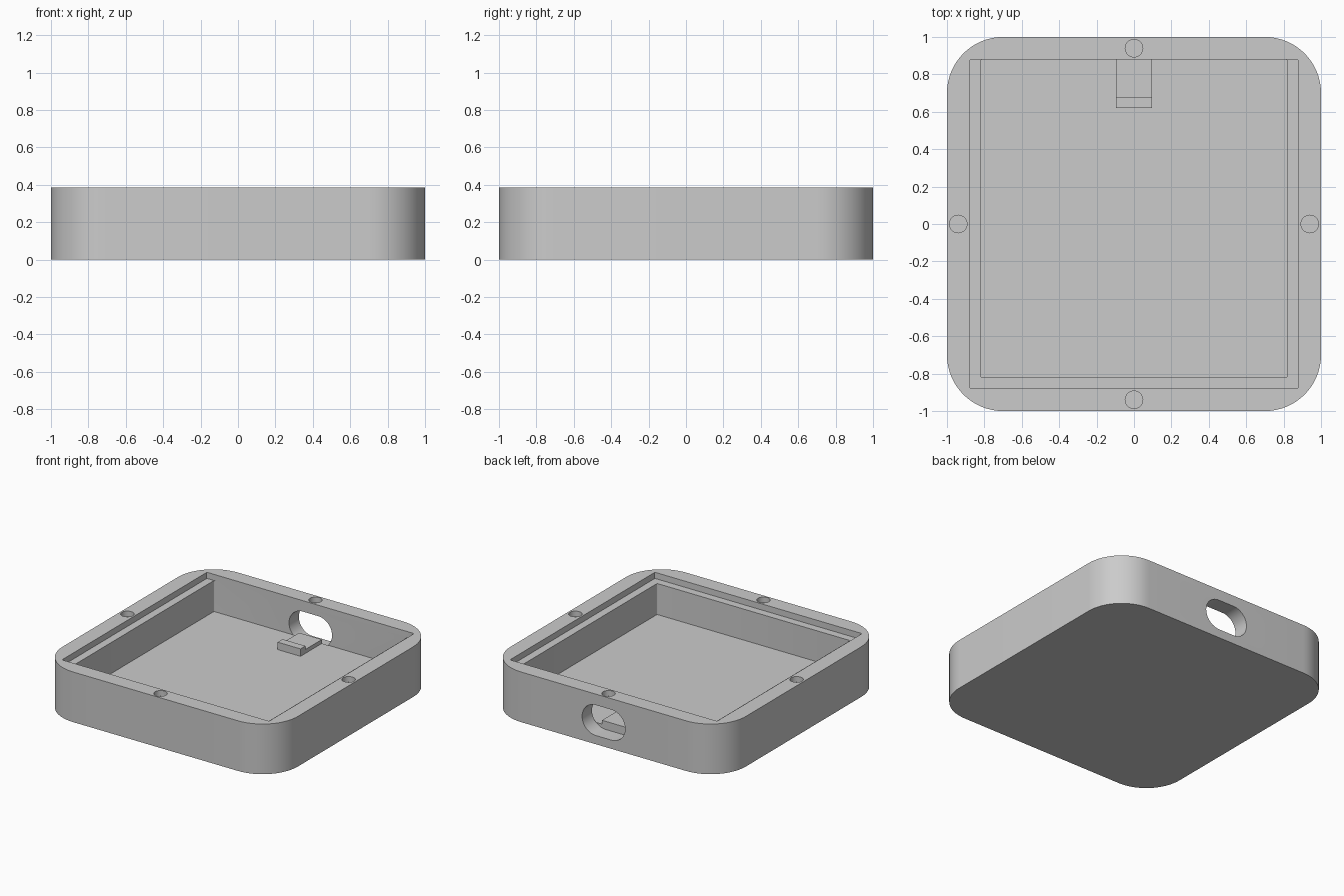
import bpy, bmesh, math
from mathutils import Matrix

if "Cube" in bpy.data.objects:
    bpy.data.objects.remove(bpy.data.objects["Cube"], do_unlink=True)

HEIGHT, FLOOR, LEDGE = 0.385, 0.10, 0.338
BACK = 0.88        # inner face of the back wall

grey = bpy.data.materials.new("plain grey")
grey.use_nodes = True
grey.diffuse_color = (0.6, 0.6, 0.6, 1)
grey.node_tree.nodes["Principled BSDF"].inputs["Base Color"].default_value = (0.6, 0.6, 0.6, 1)


def rounded_rect(x0, x1, y0, y1, r, steps):
    """Counter-clockwise outline with rounded corners."""
    corners = [(x1 - r, y1 - r), (x0 + r, y1 - r), (x0 + r, y0 + r), (x1 - r, y0 + r)]
    points = []
    for quarter, (cx, cy) in enumerate(corners):
        for i in range(steps + 1):
            a = (quarter + i / steps) * math.pi / 2
            points.append((cx + r * math.cos(a), cy + r * math.sin(a)))
    return points


def prism(name, outline, low, high, turn=Matrix()):
    """Extrude an outline from low to high, then turn it into place."""
    bm = bmesh.new()
    face = bm.faces.new([bm.verts.new((x, y, low)) for x, y in outline])
    top = bmesh.ops.extrude_face_region(bm, geom=[face])["geom"]
    moved = [v for v in top if isinstance(v, bmesh.types.BMVert)]
    bmesh.ops.translate(bm, vec=(0, 0, high - low), verts=moved)
    bmesh.ops.remove_doubles(bm, verts=bm.verts, dist=1e-5)
    bmesh.ops.transform(bm, matrix=turn, verts=bm.verts)
    bmesh.ops.recalc_face_normals(bm, faces=bm.faces)
    mesh = bpy.data.meshes.new(name)
    bm.to_mesh(mesh)
    bm.free()
    mesh.materials.append(grey)
    obj = bpy.data.objects.new(name, mesh)
    bpy.context.collection.objects.link(obj)
    return obj


def activate(obj):
    bpy.ops.object.select_all(action="DESELECT")
    obj.select_set(True)
    bpy.context.view_layer.objects.active = obj


def cut(target, cutter):
    cutter.hide_render = True
    activate(target)
    mod = target.modifiers.new("cut", "BOOLEAN")
    mod.operation, mod.solver, mod.object = "DIFFERENCE", "EXACT", cutter
    bpy.ops.object.modifier_apply(modifier=mod.name)
    bpy.data.objects.remove(cutter, do_unlink=True)


# Tray body with large rounded corners
tray = prism("tray", rounded_rect(-1, 1, -1, 1, 0.3, 16), 0, HEIGHT)

# Shallow lid recess, then the deep pocket that leaves a ledge on three sides
cut(tray, prism("lid_recess", rounded_rect(-0.88, 0.88, -0.88, BACK, 0.01, 3), LEDGE, 0.5))
cut(tray, prism("pocket", rounded_rect(-0.82, 0.82, -0.82, BACK, 0.01, 3), FLOOR, 0.45))

# Round holes in the middle of each rim side
for i in range(4):
    a = i * math.pi / 2
    x, y = 0.94 * math.cos(a), 0.94 * math.sin(a)
    r = 0.047
    cut(tray, prism("rim_hole", rounded_rect(x - r, x + r, y - r, y + r, r, 8), HEIGHT - 0.04, 0.5))

# Cable slot through the back wall: outline drawn in x and z, extruded along y
upright = Matrix.Rotation(math.pi / 2, 4, "X")
slot = rounded_rect(-0.183, 0.183, 0.067, 0.301, 0.1169, 12)
cut(tray, prism("cable_slot", slot, -1.1, -BACK + 0.001, upright))

# Support with a raised front lip: side profile in y and z, extruded along x
profile = [(0.62, 0.08), (BACK, 0.08), (BACK, 0.13), (0.68, 0.13), (0.68, 0.157), (0.62, 0.157)]
sideways = Matrix(((0, 0, 1, 0), (1, 0, 0, 0), (0, 1, 0, 0), (0, 0, 0, 1)))
support = prism("cable_support", profile, -0.097, 0.097, sideways)

for obj in (tray, support):
    activate(obj)
    bpy.ops.object.shade_smooth_by_angle(angle=math.radians(30))
